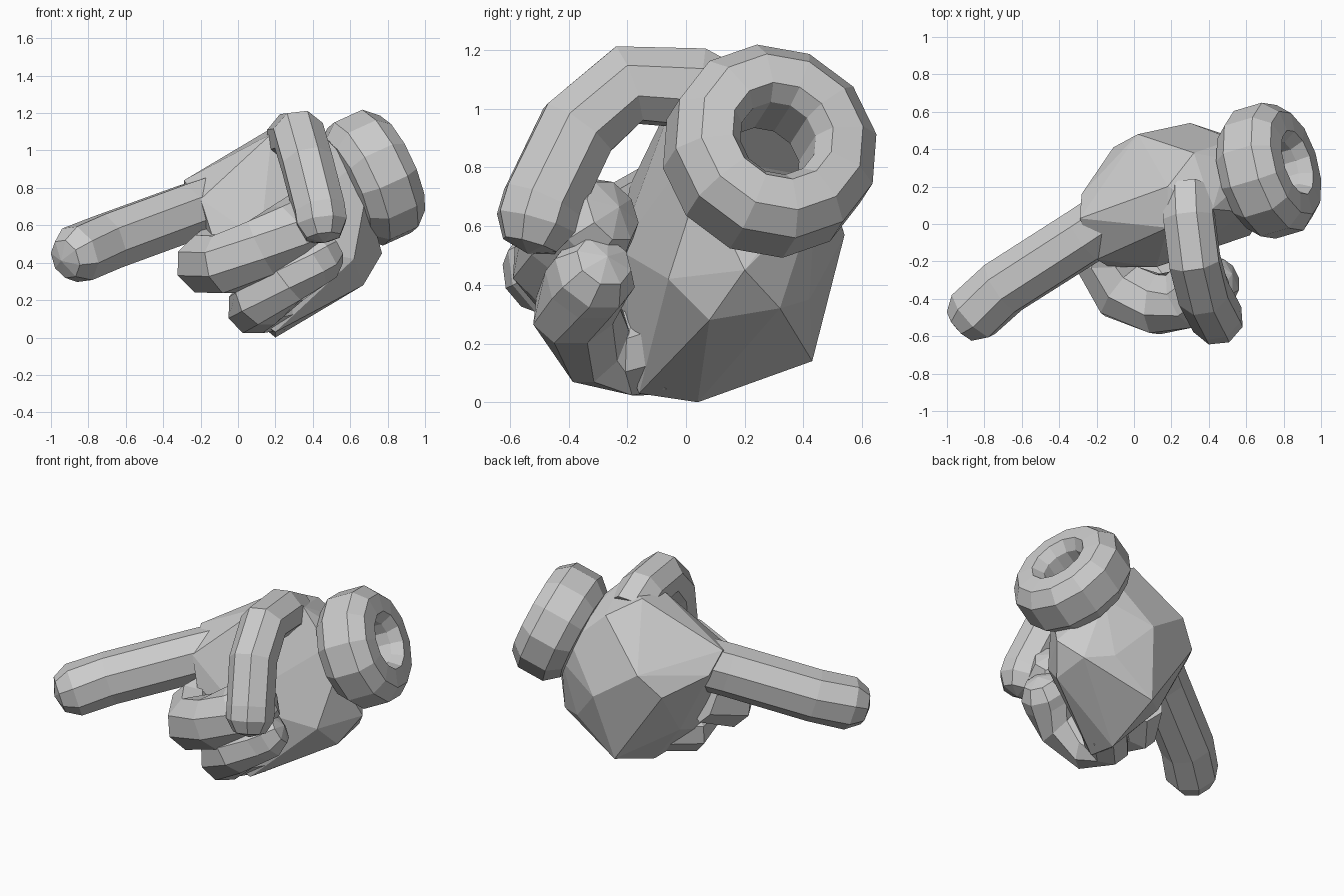
import bpy, bmesh
from math import sin, cos, pi, radians
from mathutils import Vector

if "Cube" in bpy.data.objects:
    bpy.data.objects.remove(bpy.data.objects["Cube"])

AXIS = Vector((0.88, 0.26, 0.40)).normalized()   # wrist direction
CUFF = Vector((0.72, 0.285, 0.855))              # cuff centre


def finish(bm, name):
    bmesh.ops.recalc_face_normals(bm, faces=bm.faces)
    me = bpy.data.meshes.new(name)
    bm.to_mesh(me)
    bm.free()
    ob = bpy.data.objects.new(name, me)
    bpy.context.collection.objects.link(ob)
    return ob


def ring(bm, centre, direction, radius, sides, phase=0.5, up=Vector((0.1, 0.2, 1))):
    u = direction.cross(up).normalized()
    v = u.cross(direction).normalized()
    return [bm.verts.new(centre + radius * (u * cos(a) + v * sin(a)))
            for a in ((i + phase) * 2 * pi / sides for i in range(sides))]


def bridge(bm, a, b):
    n = len(a)
    for i in range(n):
        bm.faces.new((a[i], a[(i + 1) % n], b[(i + 1) % n], b[i]))


def finger(name, points, radius, up, sides=8):
    """Eight-sided tube along a path with a rounded, faceted tip."""
    bm = bmesh.new()
    pts = [Vector(p) for p in points]
    rings = []
    for i, p in enumerate(pts):
        d = (pts[min(i + 1, len(pts) - 1)] - pts[max(i - 1, 0)]).normalized()
        rings.append(ring(bm, p, d, radius, sides, up=Vector(up)))
    tip = (pts[-1] - pts[-2]).normalized()
    rings.append(ring(bm, pts[-1] + tip * radius * 0.55, tip, radius * 0.68, sides, up=Vector(up)))
    for a, b in zip(rings, rings[1:]):
        bridge(bm, a, b)
    end = bm.verts.new(pts[-1] + tip * radius * 0.75)
    last = rings[-1]
    for i in range(sides):
        bm.faces.new((last[i], last[(i + 1) % sides], end))
    bm.faces.new(rings[0])
    return finish(bm, name)


# Palm: faceted hull from knuckles to an open wrist
bm = bmesh.new()
for p in [(-0.29, 0.03, 0.84), (-0.20, -0.19, 0.74), (-0.28, 0.16, 0.72), (-0.13, -0.23, 0.52),
          (0.02, -0.21, 0.15), (0.20, -0.16, 0.03), (0.20, 0.04, 0.0), (-0.06, 0.15, 0.30),
          (0.22, 0.43, 0.14), (0.30, 0.54, 0.57), (-0.11, 0.41, 0.62), (0.02, 0.48, 0.76),
          (0.18, -0.02, 1.09), (0.18, 0.20, 1.12), (0.32, 0.38, 1.04), (0.42, 0.08, 1.12),
          (0.67, 0.08, 0.28), (0.66, 0.32, 0.32), (0.77, 0.20, 0.45), (0.62, -0.06, 0.42),
          (0.12, -0.23, 0.52), (0.50, 0.42, 0.35)]:
    bm.verts.new(p)
ring(bm, CUFF - AXIS * 0.13, AXIS, 0.22, 8)
hull = bmesh.ops.convex_hull(bm, input=bm.verts)
bmesh.ops.delete(bm, geom=[v for v in hull["geom_interior"] if isinstance(v, bmesh.types.BMVert)],
                 context='VERTS')
limit = (CUFF - AXIS * 0.135).dot(AXIS)
bmesh.ops.delete(bm, geom=[f for f in bm.faces if all(v.co.dot(AXIS) > limit for v in f.verts)],
                 context='FACES')
bmesh.ops.dissolve_limit(bm, angle_limit=radians(5), verts=bm.verts, edges=bm.edges)
finish(bm, "palm")

# Cuff: twelve-sided rolled ring, profile as (along axis, radius)
bm = bmesh.new()
half = [(0.085, 0.36), (0.165, 0.29), (0.175, 0.18), (0.11, 0.135)]
profile = half + [(-x, r) for x, r in reversed(half)]
loops = [ring(bm, CUFF + AXIS * x, AXIS, r, 12) for x, r in profile]
for k in range(8):
    bridge(bm, loops[k], loops[(k + 1) % 8])
finish(bm, "cuff")

# Pointing finger
finger("pointing_finger", [(-0.08, 0.06, 0.73), (-0.26, -0.06, 0.67), (-0.70, -0.34, 0.51),
                           (-0.86, -0.485, 0.445)], 0.162, (0.1, 0.2, 1))
# Thumb arching over the front
finger("thumb", [(0.29, 0.17, 0.99), (0.295, 0.03, 1.07), (0.325, -0.20, 1.08),
                 (0.37, -0.37, 0.93), (0.435, -0.49, 0.68), (0.445, -0.51, 0.61)],
       0.145, (1, 0.1, 0.1))
# Curled fingers hooking back towards the palm
finger("upper_curled_finger", [(-0.08, -0.08, 0.45), (-0.165, -0.20, 0.395), (-0.07, -0.36, 0.39),
                               (0.13, -0.43, 0.48), (0.27, -0.40, 0.56), (0.36, -0.31, 0.615)],
       0.17, (0, 0, 1))
finger("lower_curled_finger", [(0.20, -0.04, 0.18), (0.08, -0.16, 0.16), (0.11, -0.30, 0.19),
                               (0.26, -0.38, 0.31), (0.38, -0.34, 0.40), (0.44, -0.31, 0.44)],
       0.148, (0, 0, 1))
